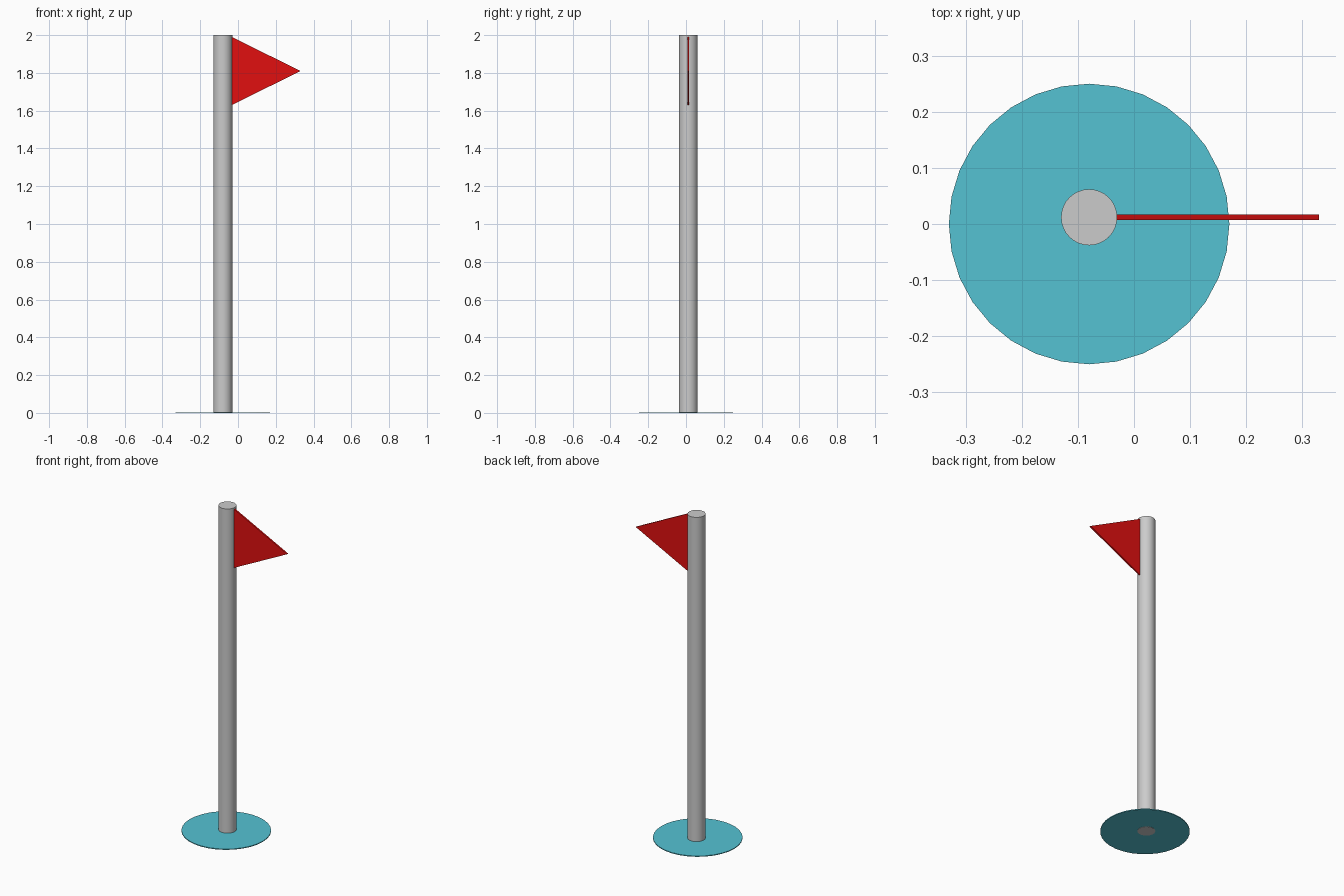
import bpy, bmesh
from mathutils import Vector

if "Cube" in bpy.data.objects:
    bpy.data.objects.remove(bpy.data.objects["Cube"])


def colour(obj, name, rgb):
    mat = bpy.data.materials.new(name)
    mat.diffuse_color = (*rgb, 1)
    mat.use_nodes = True
    mat.node_tree.nodes["Principled BSDF"].inputs["Base Color"].default_value = mat.diffuse_color
    obj.data.materials.append(mat)


def cylinder(name, radius, x, y, z0, z1, sides=32):
    bpy.ops.mesh.primitive_cylinder_add(
        vertices=sides, radius=radius, depth=z1 - z0, location=(x, y, (z0 + z1) / 2))
    obj = bpy.context.object
    obj.name = name
    return obj


POLE_X, POLE_Y = -0.08, 0.012

# Thin round base, lifted a hair so the pole end shows underneath
base = cylinder("base_disc", 0.25, POLE_X, 0, 0.001, 0.006)
colour(base, "turquoise", (0.09, 0.54, 0.65))

# Smooth round pole
pole = cylinder("pole", 0.05, POLE_X, POLE_Y, 0, 2)
bpy.ops.object.shade_smooth_by_angle()

# Triangular pennant: a thin prism extruded along y, touching the pole
bm = bmesh.new()
profile = [(-0.031, 1.63), (0.33, 1.81), (-0.031, 1.99)]
face = bm.faces.new([bm.verts.new((x, POLE_Y - 0.005, z)) for x, z in profile])
extruded = bmesh.ops.extrude_face_region(bm, geom=[face])["geom"]
bmesh.ops.translate(bm, vec=Vector((0, 0.01, 0)),
                    verts=[g for g in extruded if isinstance(g, bmesh.types.BMVert)])
if len(bm.faces) == 4:  # close the front if the extrusion dropped it
    bmesh.ops.holes_fill(bm, edges=bm.edges)
bmesh.ops.recalc_face_normals(bm, faces=bm.faces)
mesh = bpy.data.meshes.new("flag")
bm.to_mesh(mesh)
bm.free()
flag = bpy.data.objects.new("flag", mesh)
bpy.context.collection.objects.link(flag)
colour(flag, "red", (0.75, 0.005, 0.005))
